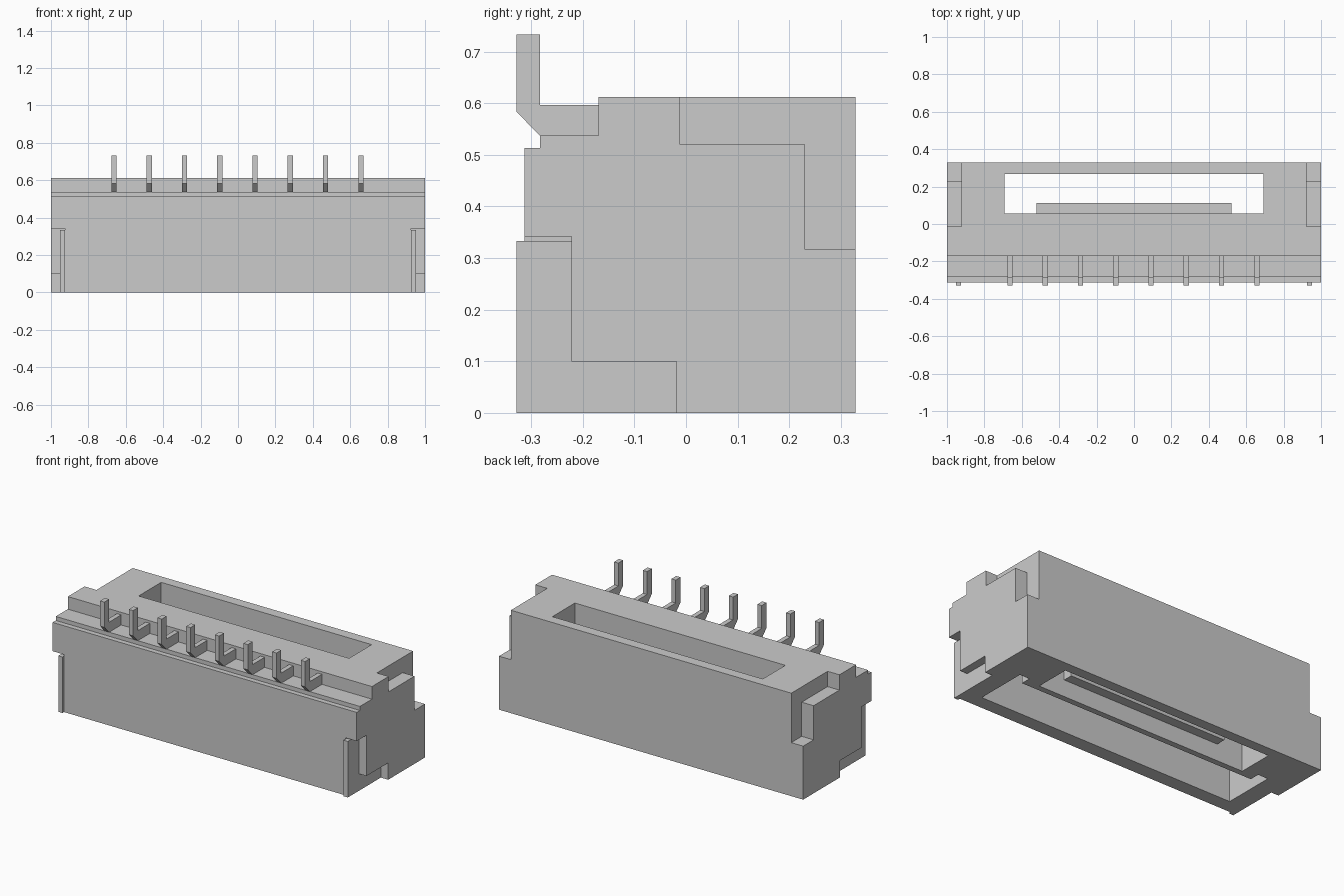
import bpy, bmesh
from mathutils import Vector

if "Cube" in bpy.data.objects:
    bpy.data.objects.remove(bpy.data.objects["Cube"])


def extrude(name, pts, axis, lo, hi):
    """Prism from a 2D profile: axis 'x' takes (y, z) points, axis 'z' takes (x, y)."""
    bm = bmesh.new()
    place = (lambda p: (lo, *p)) if axis == 'x' else (lambda p: (*p, lo))
    face = bm.faces.new([bm.verts.new(place(p)) for p in pts])
    new = bmesh.ops.extrude_face_region(bm, geom=[face])['geom']
    step = Vector((hi - lo, 0, 0)) if axis == 'x' else Vector((0, 0, hi - lo))
    bmesh.ops.translate(bm, vec=step,
                        verts=[v for v in new if isinstance(v, bmesh.types.BMVert)])
    bmesh.ops.recalc_face_normals(bm, faces=bm.faces)
    mesh = bpy.data.meshes.new(name)
    bm.to_mesh(mesh)
    bm.free()
    obj = bpy.data.objects.new(name, mesh)
    bpy.context.collection.objects.link(obj)
    return obj


def rect(x0, x1, y0, y1):
    return [(x0, y0), (x1, y0), (x1, y1), (x0, y1)]


def cut(target, cutter):
    mod = target.modifiers.new("cut", 'BOOLEAN')
    mod.operation, mod.solver, mod.object = 'DIFFERENCE', 'EXACT', cutter
    cutter.hide_render = True
    bpy.context.view_layer.objects.active = target
    bpy.ops.object.modifier_apply(modifier=mod.name)
    bpy.data.objects.remove(cutter)


# Housing block with stepped front top edge
housing = extrude("housing", [(-.313, 0), (.328, 0), (.328, .612), (-.17, .612),
                              (-.17, .537), (-.283, .537), (-.283, .513),
                              (-.313, .513)], 'x', -1, 1)

# Stepped recesses at both ends
upper = [(-.013, .7), (-.013, .521), (.23, .521), (.23, .318), (.4, .318), (.4, .7)]
lower = [(-.4, -.1), (-.018, -.1), (-.018, .1), (-.222, .1), (-.222, .342), (-.4, .342)]
for s in (-1, 1):
    cut(housing, extrude("upper_recess", upper, 'x', *sorted((s * .922, s * 1.1))))
    cut(housing, extrude("lower_recess", lower, 'x', *sorted((s * .925, s * 1.1))))

# Latch slot passing right through, and blind mating cavity underneath
cut(housing, extrude("latch_slot", rect(-.692, .692, .055, .267), 'z', -.1, .7))
cut(housing, extrude("mating_cavity", [(-.845, -.23), (.845, -.23), (.845, .08),
                                       (.78, .08), (.78, .02), (-.78, .02),
                                       (-.78, .08), (-.845, .08)], 'z', -.1, .48))

# Latch ledge on the wall inside the slot
extrude("latch_ledge", rect(-.522, .522, .045, .112), 'z', .1, .22)

# Row of bent contact pins
for i in range(8):
    x = -.003 + (i - 3.5) * .1886
    extrude(f"contact_pin_{i + 1}", [(-.16, .537), (-.16, .597), (-.283, .597),
                                     (-.283, .733), (-.328, .733), (-.328, .583),
                                     (-.283, .537)], 'x', x - .014, x + .014)

# Solder tabs seated in the lower end recesses
for s, side in ((-1, "left"), (1, "right")):
    extrude(f"solder_tab_{side}", [(-.328, 0), (-.018, 0), (-.018, .1), (-.222, .1),
                                   (-.222, .333), (-.328, .333)],
            'x', *sorted((s * .925, s * .952)))
